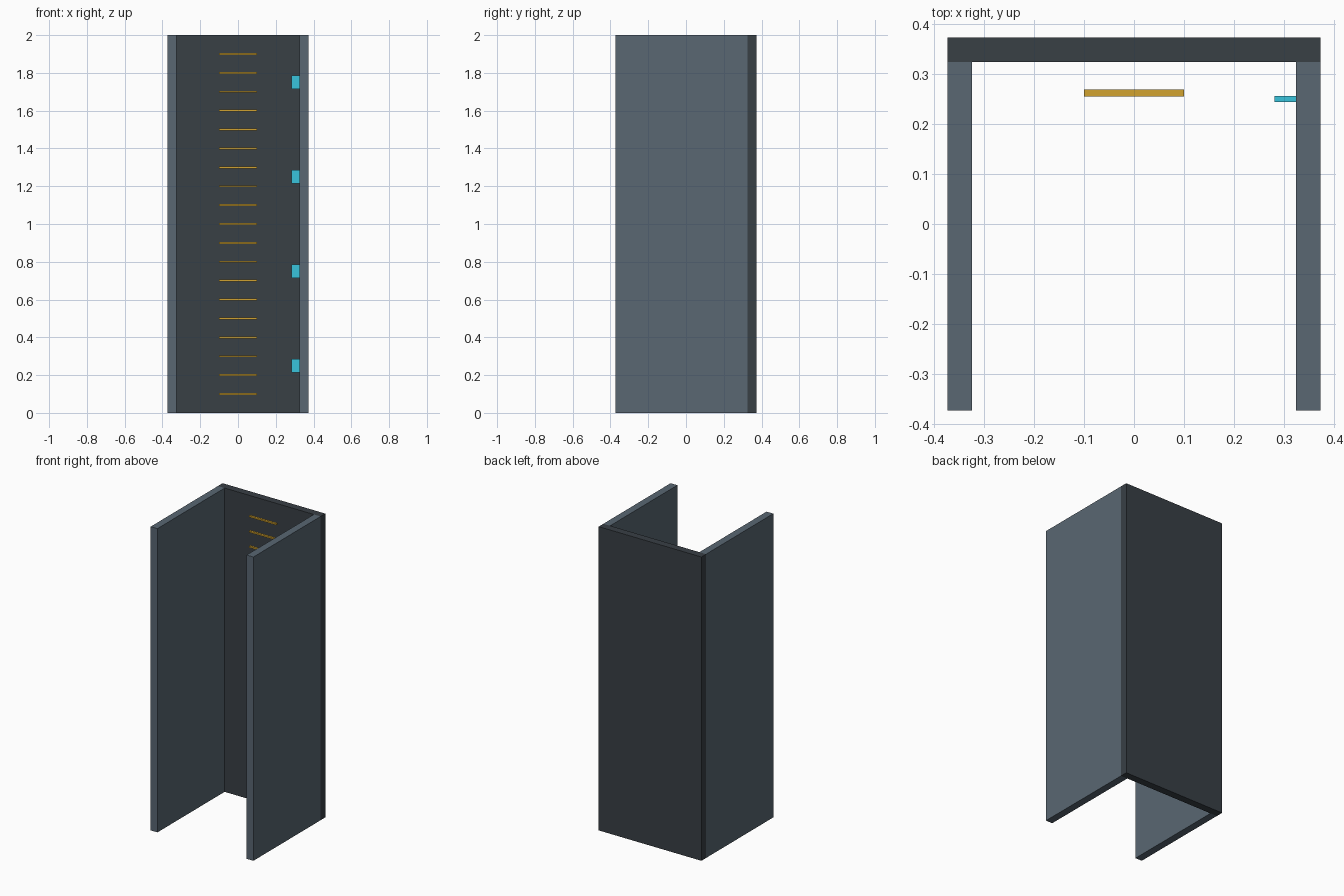
import bpy

if "Cube" in bpy.data.objects:
    bpy.data.objects.remove(bpy.data.objects["Cube"])


def material(name, rgb):
    m = bpy.data.materials.new(name)
    m.diffuse_color = (*rgb, 1)
    m.use_nodes = True
    m.node_tree.nodes["Principled BSDF"].inputs["Base Color"].default_value = m.diffuse_color
    return m


def box(name, lo, hi, mat):
    bpy.ops.mesh.primitive_cube_add(
        size=1, location=[(a + b) / 2 for a, b in zip(lo, hi)])
    ob = bpy.context.object
    ob.name = name
    ob.scale = [b - a for a, b in zip(lo, hi)]
    bpy.ops.object.transform_apply(location=False, rotation=False, scale=True)
    ob.data.materials.append(mat)
    return ob


steel = material("side_grey", (0.10, 0.135, 0.17))
dark = material("back_grey", (0.04, 0.05, 0.06))
amber = material("amber", (0.65, 0.37, 0.03))
cyan = material("cyan", (0.04, 0.55, 0.72))

H, OUT, IN = 2.0, 0.374, 0.325

# Back panel and the two side walls
box("back_panel", (-OUT, IN, 0), (OUT, OUT, H), dark)
box("left_wall", (-OUT, -OUT, 0), (-IN, IN, H), steel)
box("right_wall", (IN, -OUT, 0), (OUT, IN, H), steel)

# Ladder of thin rungs in front of the back panel
for i in range(19):
    z = 0.1 * (i + 1)
    box(f"rung_{i + 1}", (-0.1, 0.256, z - 0.005), (0.1, 0.27, z + 0.005), amber)

# Small tabs on the inside of the right wall
for i in range(4):
    z = 0.25 + 0.5 * i
    box(f"wall_tab_{i + 1}", (0.282, 0.245, z - 0.036), (IN, 0.257, z + 0.036), cyan)
